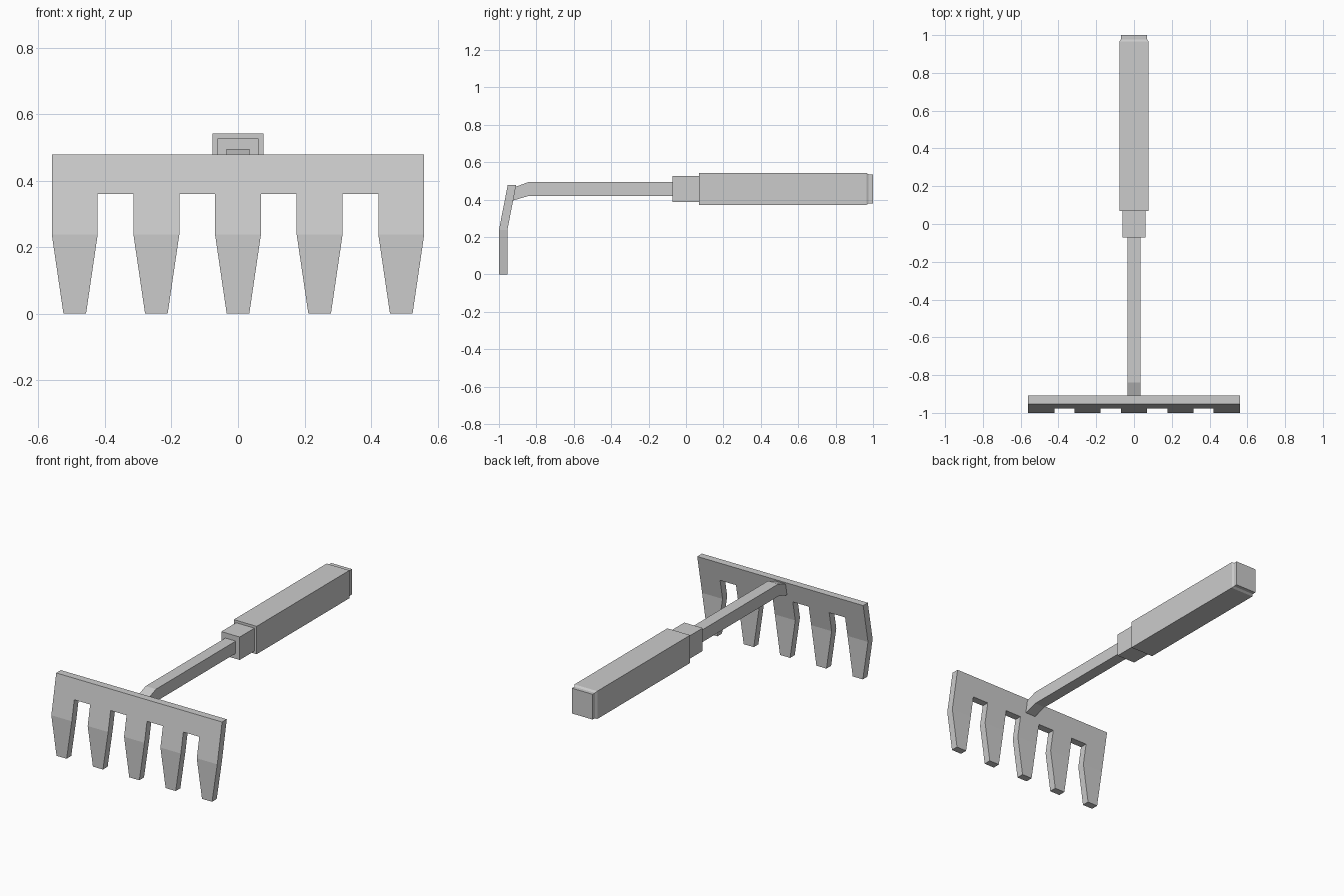
import bpy
import bmesh
from mathutils import Vector

cube = bpy.data.objects.get("Cube")
if cube:
    bpy.data.objects.remove(cube, do_unlink=True)

GREY = (0.6, 0.6, 0.6, 1.0)
grey = bpy.data.materials.new("plain_grey")
grey.use_nodes = True
grey.diffuse_color = GREY
grey.node_tree.nodes["Principled BSDF"].inputs["Base Color"].default_value = GREY


def finish(name, bm):
    """Turn a bmesh into a flat shaded object."""
    bmesh.ops.recalc_face_normals(bm, faces=bm.faces)
    mesh = bpy.data.meshes.new(name)
    bm.to_mesh(mesh)
    bm.free()
    mesh.materials.append(grey)
    obj = bpy.data.objects.new(name, mesh)
    bpy.context.collection.objects.link(obj)
    return obj


def extrude(bm, offset):
    """Thicken all faces of an open sheet along the offset."""
    result = bmesh.ops.extrude_face_region(bm, geom=bm.faces[:], use_keep_orig=True)
    moved = [g for g in result["geom"] if isinstance(g, bmesh.types.BMVert)]
    bmesh.ops.translate(bm, verts=moved, vec=Vector(offset))


def square_loft(name, sections, centre_z):
    """Loft rectangles along y; each section is (y, half width, half height)."""
    bm = bmesh.new()
    rings = [[bm.verts.new((sx * w, y, centre_z + sz * h))
              for sx, sz in ((-1, -1), (1, -1), (1, 1), (-1, 1))]
             for y, w, h in sections]
    for a, b in zip(rings, rings[1:]):
        for i in range(4):
            j = (i + 1) % 4
            bm.faces.new((a[i], a[j], b[j], b[i]))
    bm.faces.new(rings[0])
    bm.faces.new(rings[-1])
    return finish(name, bm)


# Rake head: one bent sheet with five tapered teeth
TOP, NOTCH, BEND = 0.478, 0.36, 0.238
HALF, TIP, PITCH = 0.069, 0.034, 0.2455


def front_y(z):
    return -1.0 + max(0.0, z - BEND) / (TOP - BEND) * 0.047


bm = bmesh.new()


def panel(corners):
    bm.faces.new([bm.verts.new((x, front_y(z), z)) for x, z in corners])


for i in range(-2, 3):
    c = i * PITCH
    l, r = c - HALF, c + HALF
    panel(((l, NOTCH), (r, NOTCH), (r, TOP), (l, TOP)))
    panel(((l, BEND), (r, BEND), (r, NOTCH), (l, NOTCH)))
    panel(((c - TIP, 0), (c + TIP, 0), (r, BEND), (l, BEND)))
    if i < 2:
        n = c + PITCH - HALF
        panel(((r, NOTCH), (n, NOTCH), (n, TOP), (r, TOP)))
bmesh.ops.remove_doubles(bm, verts=bm.verts, dist=0.0005)
extrude(bm, (0, 0.045, 0))
finish("rake_head", bm)

# Stem with a bent front end
STEM_HALF = 0.035
bm = bmesh.new()
side = ((-0.925, 0.395), (-0.84, 0.42), (-0.06, 0.42),
        (-0.06, 0.495), (-0.84, 0.495), (-0.912, 0.468))
bm.faces.new([bm.verts.new((-STEM_HALF, y, z)) for y, z in side])
extrude(bm, (2 * STEM_HALF, 0, 0))
finish("stem", bm)

# Collar and grip, the grip stepping in slightly at its end
square_loft("collar", ((-0.072, 0.062, 0.07), (0.08, 0.062, 0.07)), 0.457)
square_loft("grip", ((0.07, 0.077, 0.085), (0.965, 0.077, 0.085),
                     (0.977, 0.07, 0.077), (1.0, 0.07, 0.077)), 0.457)
